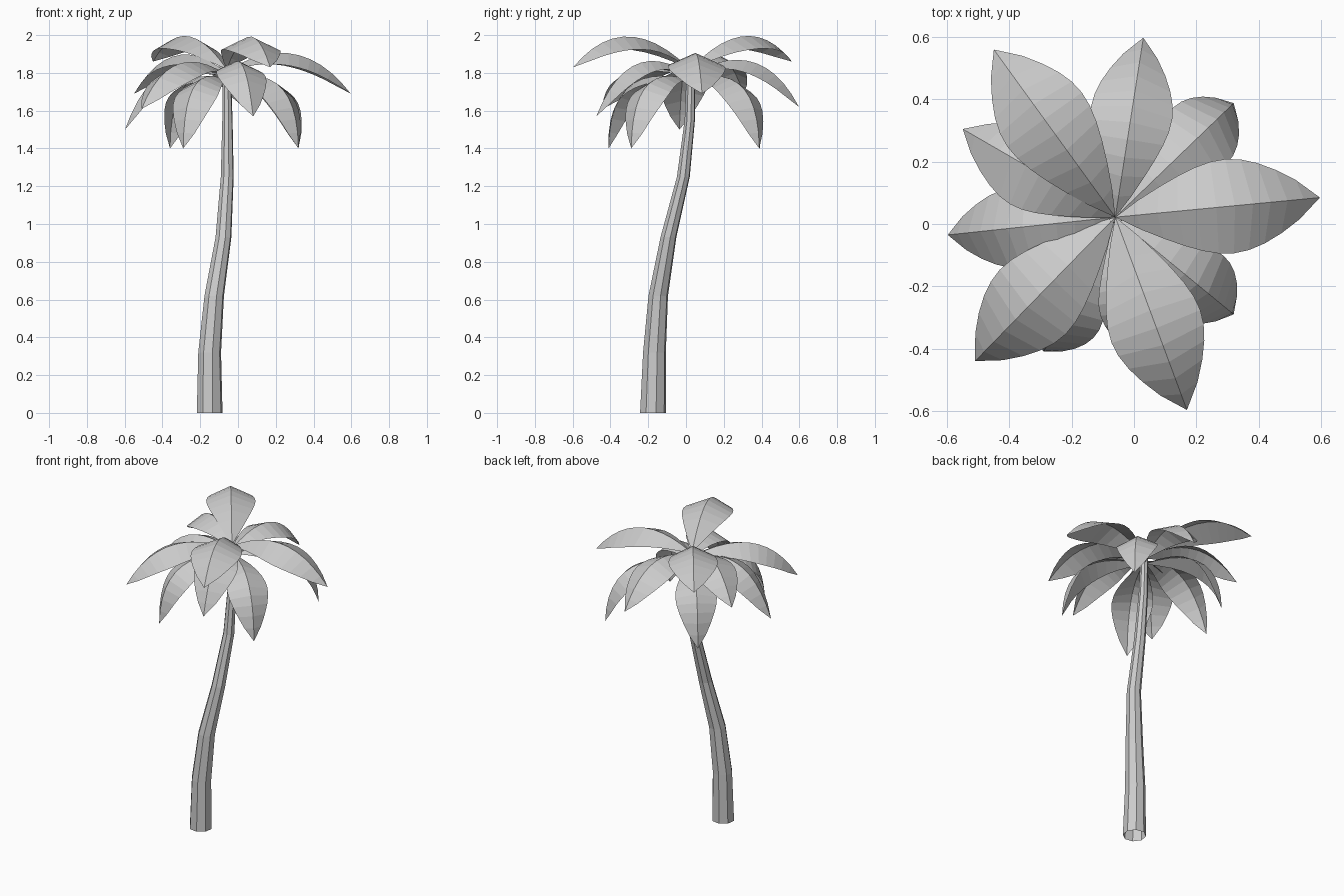
import bpy, bmesh, math
from mathutils import Vector

if "Cube" in bpy.data.objects:
    bpy.data.objects.remove(bpy.data.objects["Cube"])

grey = bpy.data.materials.new("light_grey")
grey.diffuse_color = (0.6, 0.6, 0.6, 1)
grey.use_nodes = True
grey.node_tree.nodes["Principled BSDF"].inputs["Base Color"].default_value = grey.diffuse_color


def finish(name, bm):
    mesh = bpy.data.meshes.new(name)
    bm.to_mesh(mesh)
    bm.free()
    mesh.materials.append(grey)
    obj = bpy.data.objects.new(name, mesh)
    bpy.context.collection.objects.link(obj)
    return obj


# Trunk: open eight-sided tube, tapering along a leaning path (x, y, z, radius)
path = [(-0.15, -0.175, 0.0, 0.07), (-0.15, -0.167, 0.32, 0.062),
        (-0.126, -0.147, 0.62, 0.053), (-0.077, -0.093, 0.93, 0.043),
        (-0.057, -0.014, 1.25, 0.035), (-0.056, 0.02, 1.55, 0.028),
        (-0.06, 0.025, 1.81, 0.023)]
SIDES = 8
bm = bmesh.new()
rings = []
for x, y, z, r in path:
    angles = [2 * math.pi * (k + 0.3) / SIDES for k in range(SIDES)]
    rings.append([bm.verts.new((x + r * math.cos(a), y + r * math.sin(a), z)) for a in angles])
for low, high in zip(rings, rings[1:]):
    for k in range(SIDES):
        n = (k + 1) % SIDES
        bm.faces.new((low[k], low[n], high[n], high[k]))
finish("trunk", bm)


# Fronds: single sheets folded along an arched midrib
ROOT = Vector((-0.06, 0.022, 0))
STEPS = 11


def frond(name, tip, root_z, ctrl_z, reach, half_width):
    start = ROOT + Vector((0, 0, root_z))
    end = Vector(tip)
    flat = Vector((end.x - start.x, end.y - start.y, 0))
    ctrl = start + flat * reach
    ctrl.z = ctrl_z
    side = Vector((-flat.y, flat.x, 0)).normalized()
    bm = bmesh.new()
    rows = []
    for i in range(STEPS + 1):
        t = i / STEPS
        mid = start * (1 - t) ** 2 + ctrl * 2 * t * (1 - t) + end * t * t
        tangent = ((ctrl - start) * (1 - t) + (end - ctrl) * t).normalized()
        normal = tangent.cross(side)
        if i in (0, STEPS):
            rows.append([bm.verts.new(mid)] * 3)
        else:
            w = half_width * math.sin(math.pi * t ** 1.12) ** 0.75
            rows.append([bm.verts.new(mid + side * w * s - normal * abs(s) * w * 0.45)
                         for s in (1, 0, -1)])
    for a, b in zip(rows, rows[1:]):
        for k in (0, 1):
            corners = list(dict.fromkeys((a[k], a[k + 1], b[k + 1], b[k])))
            bm.faces.new(corners)
    finish(name, bm)


# tip, root height, arch control height, arch reach, half width
tiers = {
    "upper_frond": [((0.597, 0.085, 1.69), 1.81, 2.05, 0.58, 0.152),
                    ((0.17, -0.597, 1.83), 1.82, 2.16, 0.56, 0.152),
                    ((-0.45, 0.56, 1.86), 1.82, 2.15, 0.58, 0.148),
                    ((-0.55, 0.305, 1.69), 1.80, 2.04, 0.58, 0.133)],
    "middle_frond": [((0.03, 0.598, 1.62), 1.79, 2.01, 0.65, 0.132),
                     ((-0.51, -0.44, 1.61), 1.79, 1.99, 0.66, 0.148),
                     ((-0.598, -0.035, 1.50), 1.78, 1.97, 0.7, 0.13),
                     ((0.08, -0.475, 1.57), 1.79, 2.01, 0.65, 0.132)],
    "lower_frond": [((0.32, 0.388, 1.40), 1.76, 1.88, 0.98, 0.125),
                    ((0.32, -0.29, 1.40), 1.76, 1.88, 0.98, 0.125),
                    ((-0.29, -0.41, 1.40), 1.76, 1.88, 0.98, 0.125),
                    ((-0.36, 0.39, 1.40), 1.76, 1.88, 0.98, 0.125)],
}
for name, fronds in tiers.items():
    for i, spec in enumerate(fronds):
        frond(f"{name}_{i + 1}", *spec)
